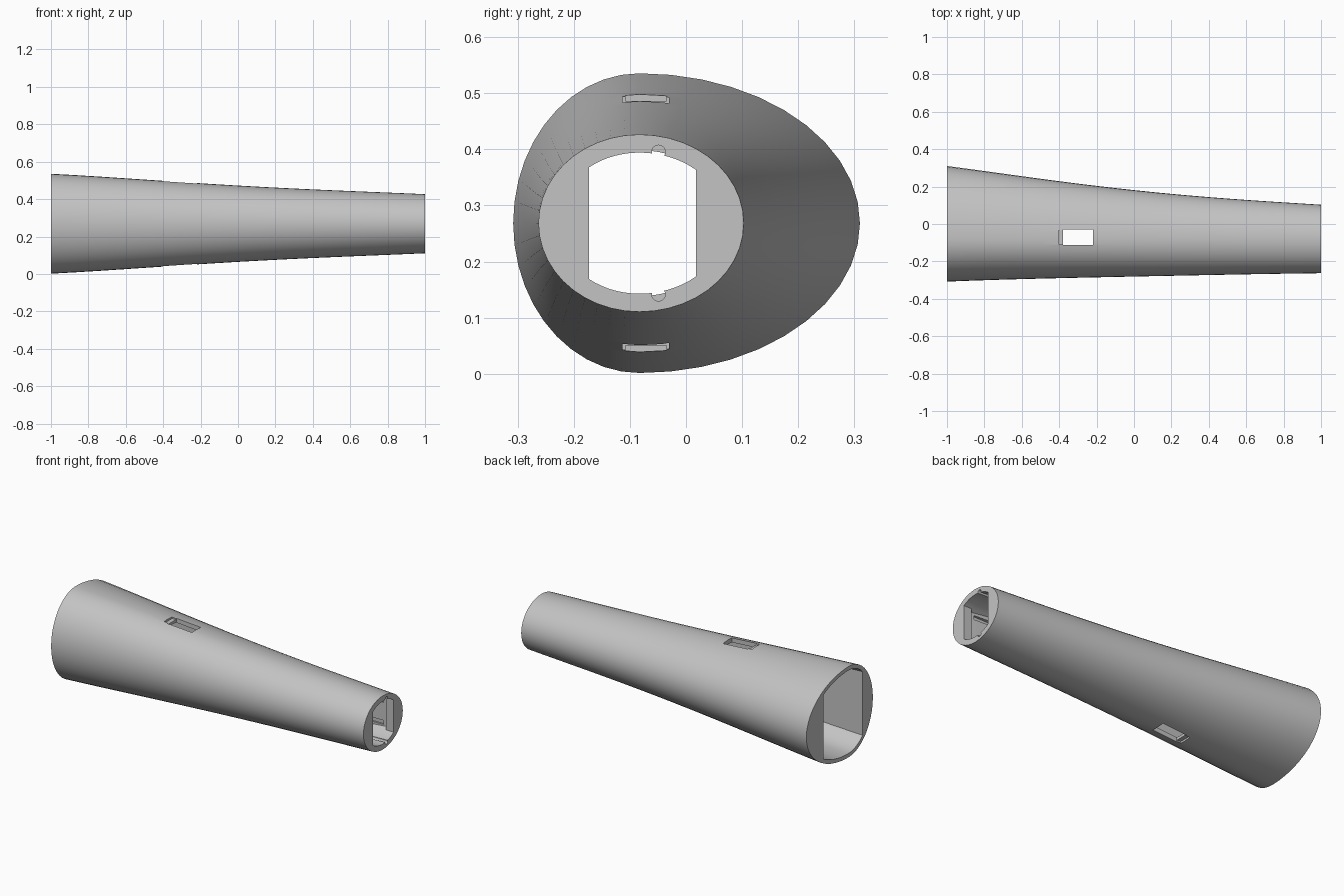
import bpy, bmesh, math
from mathutils import Matrix

cube = bpy.data.objects.get("Cube")
if cube:
    bpy.data.objects.remove(cube, do_unlink=True)

grey = bpy.data.materials.new("plain grey")
grey.use_nodes = True
colour = (0.55, 0.55, 0.55, 1)
grey.diffuse_color = colour
grey.node_tree.nodes["Principled BSDF"].inputs["Base Color"].default_value = colour

MID_Y, MID_Z = -0.083, 0.2685
# x, half height, front reach, back reach
STATIONS = [(-1, 0.267, 0.225, 0.393), (-0.5, 0.236, 0.209, 0.325),
            (0, 0.204, 0.198, 0.264), (0.5, 0.179, 0.188, 0.219),
            (1, 0.158, 0.18, 0.186)]


def dims(x):
    """Smoothly interpolated half height, front reach and back reach at x."""
    out = []
    for col in (1, 2, 3):
        total = 0
        for i, a in enumerate(STATIONS):
            term = a[col]
            for j, b in enumerate(STATIONS):
                if i != j:
                    term *= (x - b[0]) / (a[0] - b[0])
            total += term
        out.append(total)
    return out


def outer_ring(x, count=44):
    h, front, back = dims(x)
    pts = []
    for i in range(count):
        a = 2 * math.pi * i / count
        c = math.cos(a)
        pts.append((x, MID_Y + c * (back if c > 0 else front), MID_Z + h * math.sin(a)))
    return pts


def bore_ring(x, place, widen=0.0, steps=16):
    """Inset egg section cut off by two upright flats."""
    t = (place + 1) / 2
    h, front, back = dims(place)
    wall = 0.022 + 0.011 * t
    h, front, back = h - wall, front - wall, back - wall
    low = -0.213 + 0.04 * t - widen
    high = 0.15 - 0.133 * t + widen
    top = []
    for i in range(steps + 1):
        y = low + (high - low) * i / steps
        reach = back if y > MID_Y else front
        top.append((y, h * math.sqrt(max(0.05, 1 - ((y - MID_Y) / reach) ** 2))))
    return ([(x, y, MID_Z + z) for y, z in top]
            + [(x, y, MID_Z - z) for y, z in reversed(top)])


def finish(bm, name):
    bmesh.ops.recalc_face_normals(bm, faces=bm.faces[:])
    mesh = bpy.data.meshes.new(name)
    bm.to_mesh(mesh)
    bm.free()
    mesh.materials.append(grey)
    obj = bpy.data.objects.new(name, mesh)
    bpy.context.collection.objects.link(obj)
    return obj


def loft(rings, name):
    bm = bmesh.new()
    loops = [[bm.verts.new(p) for p in ring] for ring in rings]
    n = len(loops[0])
    for a, b in zip(loops, loops[1:]):
        for i in range(n):
            j = (i + 1) % n
            bm.faces.new((a[i], a[j], b[j], b[i]))
    bm.faces.new(loops[0])
    bm.faces.new(loops[-1])
    return finish(bm, name)


def box(name, x0, x1, y0, y1, z0, z1):
    bm = bmesh.new()
    size = Matrix.Diagonal((x1 - x0, y1 - y0, z1 - z0, 1))
    place = Matrix.Translation(((x0 + x1) / 2, (y0 + y1) / 2, (z0 + z1) / 2))
    bmesh.ops.create_cube(bm, size=1, matrix=place @ size)
    return finish(bm, name)


def rod(name, x0, x1, y, z, radius):
    bm = bmesh.new()
    place = Matrix.Translation(((x0 + x1) / 2, y, z)) @ Matrix.Rotation(math.pi / 2, 4, "Y")
    bmesh.ops.create_cone(bm, cap_ends=True, segments=20, radius1=radius,
                          radius2=radius, depth=x1 - x0, matrix=place)
    return finish(bm, name)


# Tapered outer sleeve
sleeve = loft([outer_ring(-1 + i / 8) for i in range(17)], "tapered_sleeve")

# Bore with a narrow lip at the small end
bore = [bore_ring(-1.02, -1)]
bore += [bore_ring(x, x) for x in [-1 + i / 8 for i in range(1, 15)]]
bore += [bore_ring(0.94, 0.94, 0.015), bore_ring(0.95, 0.95), bore_ring(1.02, 1)]
cutters = [loft(bore, "bore_cutter")]

# Slot passing through top and bottom
cutters.append(box("slot_cutter", -0.38, -0.22, -0.113, -0.03, -0.2, 0.8))

for side in (1, -1):
    # Shallow step beside each slot mouth
    ends = sorted((MID_Z + side * 0.218, MID_Z + side * 0.4))
    cutters.append(box("step_cutter", -0.405, -0.375, -0.108, -0.035, *ends))
    # Small round notch at the narrow mouth
    cutters.append(rod("notch_cutter", 0.9, 1.1, -0.049, MID_Z + side * 0.127, 0.012))
    # Long grooves in the bore flats
    z = MID_Z + side * 0.065
    cutters.append(box("groove_cutter", -0.9, 0.92, -0.2, 0.045, z - 0.012, z + 0.012))

for cutter in cutters:
    mod = sleeve.modifiers.new(cutter.name, "BOOLEAN")
    mod.operation = "DIFFERENCE"
    mod.solver = "EXACT"
    mod.object = cutter
    cutter.hide_render = True

# Bake the cuts and remove the helpers
bpy.context.view_layer.update()
cut = sleeve.evaluated_get(bpy.context.evaluated_depsgraph_get())
mesh = bpy.data.meshes.new_from_object(cut)
sleeve.modifiers.clear()
sleeve.data = mesh
for cutter in cutters:
    bpy.data.objects.remove(cutter, do_unlink=True)

bpy.ops.object.select_all(action="DESELECT")
sleeve.select_set(True)
bpy.context.view_layer.objects.active = sleeve
bpy.ops.object.shade_smooth_by_angle(angle=math.radians(30))
